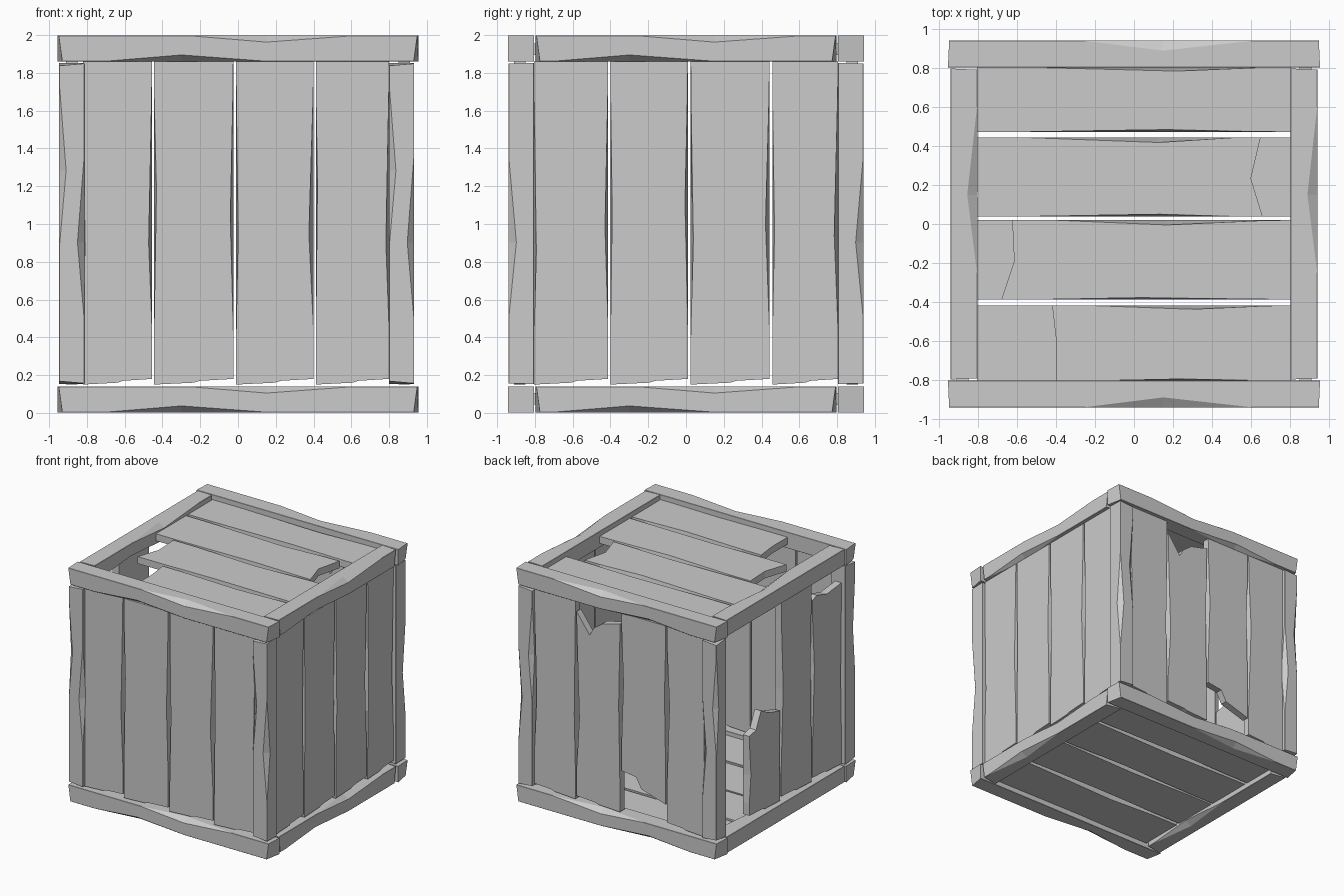
import bpy, bmesh, random
from mathutils import Vector

if "Cube" in bpy.data.objects:
    bpy.data.objects.remove(bpy.data.objects["Cube"])

random.seed(4)


def make_object(name, bm):
    bmesh.ops.recalc_face_normals(bm, faces=bm.faces)
    mesh = bpy.data.meshes.new(name)
    bm.to_mesh(mesh)
    bm.free()
    bpy.context.collection.objects.link(bpy.data.objects.new(name, mesh))


def beam(name, place, half, chips, h=0.069, skew=0.025):
    """Square bar lofted along t; chips = {corner: (position, cut_u, cut_v)}.
    u points outward, v is the other cross direction."""
    bm = bmesh.new()
    stations = sorted({-half, half} | {p + o for p, _, _ in chips.values() for o in (-0.4, 0, 0.45)})
    rings = []
    for t in stations:
        ring = []
        for i, (su, sv) in enumerate(((1, 1), (-1, 1), (-1, -1), (1, -1))):
            p, cu, cv = chips.get((su, sv), (9, 0, 0))
            k = 1 - (p - t) / 0.4 if t < p else 1 - (t - p) / 0.45
            k = max(0.0, k)
            pair = [(su * (h - 0.002 - cu * k), sv * h), (su * h, sv * (h - 0.002 - cv * k))]
            if i % 2 == 0:
                pair.reverse()
            # worn, slanted end faces
            end = 0
            if abs(t) == half and su > 0:
                end = -skew * (1 if sv < 0 else 0.25) * (1 if t > 0 else -1)
            ring += [bm.verts.new(place(t + end, u, v)) for u, v in pair]
        rings.append(ring)
    for a, b in zip(rings, rings[1:]):
        for i in range(8):
            j = (i + 1) % 8
            bm.faces.new((a[i], a[j], b[j], b[i]))
    bm.faces.new(rings[0])
    bm.faces.new(rings[-1])
    make_object(name, bm)


def plank(name, place, w0, w1, lo, hi, thick=0.06):
    """Board between end lines lo and hi, each a list of (width fraction, along)."""
    bm = bmesh.new()
    width = w1 - w0
    r = random.uniform

    def side(w, sign, a, b):
        depth = r(0.015, 0.028)
        mid = r(0.4, 0.65)
        return [(w - sign * c, a + (b - a) * f)
                for f, c in ((0.15, 0), (mid, depth), (0.9, 0.002))]

    def outline(chipped):
        pts = [(w0 + f * width, a) for f, a in lo]
        for s, w, a, b in ((1, w1, lo[-1][1], hi[-1][1]), (-1, w0, lo[0][1], hi[0][1])):
            edge = [(x if chipped else w, y) for x, y in sides[s]]
            if s > 0:
                pts += edge + [(w0 + f * width, y) for f, y in reversed(hi)]
            else:
                pts += edge[::-1]
        return pts

    sides = {1: side(w1, 1, lo[-1][1], hi[-1][1]), -1: side(w0, -0.5, lo[0][1], hi[0][1])}
    outer = [bm.verts.new(place(a, w, 0)) for w, a in outline(True)]
    inner = [bm.verts.new(place(a, w, thick)) for w, a in outline(False)]
    bm.faces.new(outer)
    bm.faces.new(inner[::-1])
    n = len(outer)
    for i in range(n):
        j = (i + 1) % n
        bm.faces.new((outer[i], inner[i], inner[j], outer[j]))
    make_object(name, bm)


# Frame: horizontal beams, top and bottom
C = 0.873
BEAM_CHIPS = {(1, 1): (0.15, 0.05, 0.033), (1, -1): (-0.3, 0.05, 0.033)}
for level, z in (("bottom", 0.071), ("top", 1.929)):
    for label, s in (("front", -1), ("back", 1)):
        beam(f"{label}_{level}_beam",
             lambda t, u, v: Vector((t, s * (C + u), z + v)), 0.955, BEAM_CHIPS)
    for label, x in (("left", -C), ("right", C)):
        beam(f"{label}_{level}_beam",
             lambda t, u, v: Vector((x + u, t, z + v)), 0.798, BEAM_CHIPS)

# Frame: corner posts
POST_CHIPS = {(1, 1): (-0.1, 0.04, 0.035), (1, -1): (0.28, 0.03, 0.035)}
for fb, sy in (("front", -1), ("back", 1)):
    for lr, x in (("left", -0.88), ("right", 0.866)):
        beam(f"{fb}_{lr}_post",
             lambda t, u, v: Vector((x + v, sy * (C + u), 1.003 + t)), 0.85, POST_CHIPS, 0.067, 0.015)

# Upright wall boards; broken ends override the plain ones, None is a missing board
X_SPANS = ((-0.82, -0.455), (-0.445, -0.025), (-0.01, 0.4), (0.412, 0.8))
Y_SPANS = ((-0.805, -0.412), (-0.4, 0.01), (0.025, 0.442), (0.457, 0.805))
walls = {
    "front": (X_SPANS, lambda a, w, d: Vector((w, -0.91 + d, a))),
    "back": (X_SPANS, lambda a, w, d: Vector((w, 0.91 - d, a))),
    "left": (Y_SPANS, lambda a, w, d: Vector((-0.91 + d, w, a))),
    "right": (Y_SPANS, lambda a, w, d: Vector((0.91 - d, w, a))),
}
broken = {
    ("back", 2): (None, [(0, 1.76), (0.4, 1.72), (0.6, 1.66), (0.7, 1.59), (1, 1.76)]),
    ("back", 1): ([(0, 0.33), (0.55, 0.4), (0.67, 0.49), (1, 0.51)], None),
    ("left", 2): (None, [(0, 0.92), (0.35, 0.96), (0.62, 1.02), (0.78, 0.88), (1, 0.86)]),
    ("left", 0): (None, [(0, 1.70), (0.5, 1.68), (0.85, 1.72), (1, 1.70)]),
}
missing = {("left", 3)}
for wall, (spans, place) in walls.items():
    for i, (w0, w1) in enumerate(spans):
        if (wall, i) in missing:
            continue
        lo, hi = broken.get((wall, i), (None, None))
        plank(f"{wall}_board_{i + 1}", place, w0, w1,
              lo or [(0, 0.15), (0.5, 0.16), (0.58, 0.17), (1, 0.18)],
              hi or [(0, 1.86), (1, 1.86)])

# Lid and floor boards running left to right
LID_SPANS = ((-0.805, -0.418), (-0.387, 0.02), (0.038, 0.445), (0.473, 0.805))
lid_broken = {
    0: ([(0, -0.4), (0.55, -0.4), (1, -0.42)], None),
    1: ([(0, -0.68), (0.48, -0.615), (1, -0.625)], None),
    2: (None, [(0, 0.66), (0.48, 0.6), (1, 0.65)]),
}
for i, (w0, w1) in enumerate(LID_SPANS):
    full_lo, full_hi = [(0, -0.805), (1, -0.805)], [(0, 0.805), (1, 0.805)]
    lo, hi = lid_broken.get(i, (None, None))
    plank(f"lid_board_{i + 1}", lambda a, w, d: Vector((a, w, 1.955 - d)),
          w0, w1, lo or full_lo, hi or full_hi)
    plank(f"floor_board_{i + 1}", lambda a, w, d: Vector((a, w, 0.045 + d)),
          w0, w1, full_lo, full_hi)
